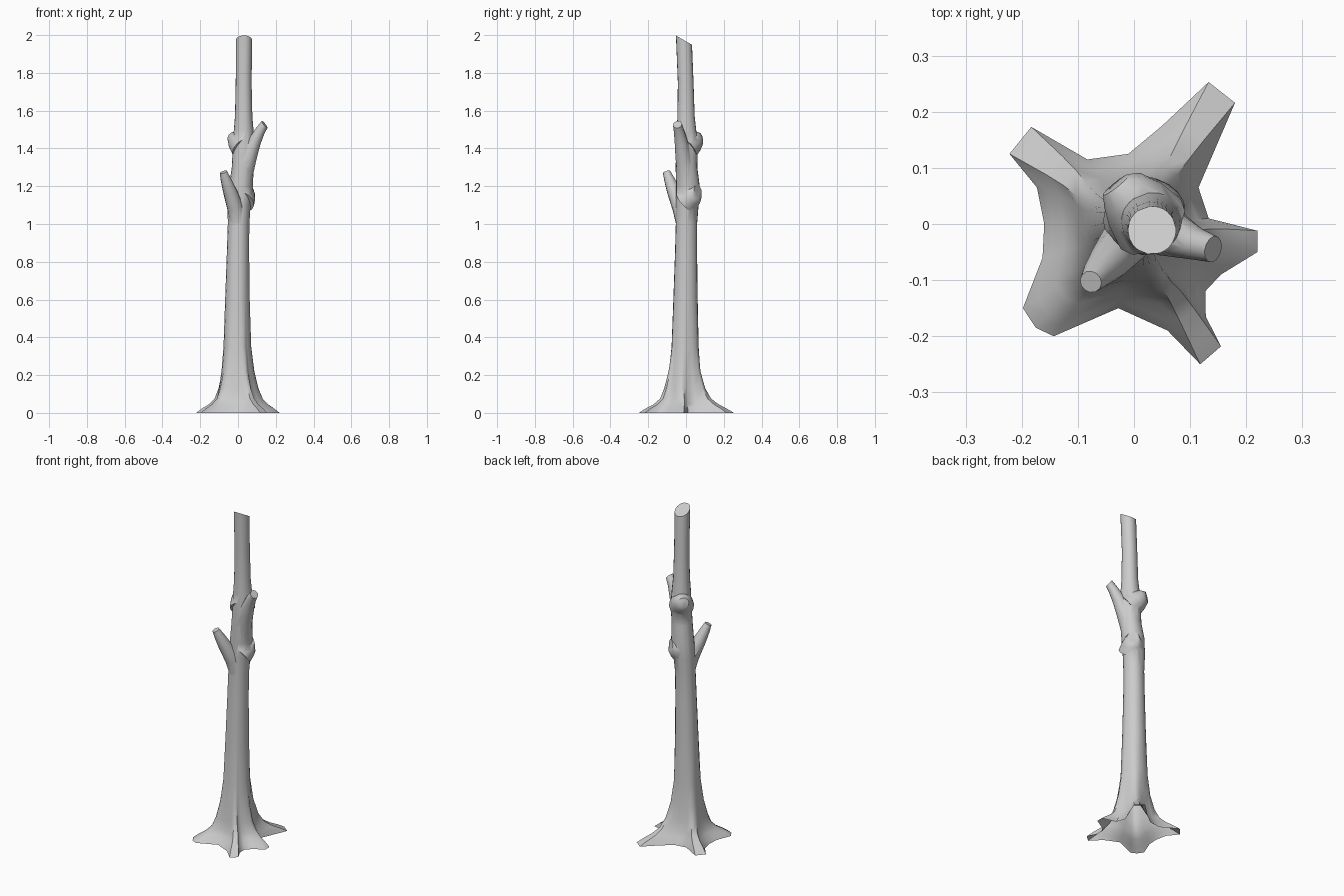
import bpy, bmesh, math
from mathutils import Vector

if "Cube" in bpy.data.objects:
    bpy.data.objects.remove(bpy.data.objects["Cube"])

# root outline on the ground (x, y), counter-clockwise from the +x root
ROOTS = [(.22, -.012), (.133, .01), (.115, .065), (.18, .216), (.133, .253), (.05, .175),
         (-.01, .125), (-.083, .115), (-.183, .173), (-.222, .125), (-.173, .065),
         (-.16, 0), (-.163, -.06), (-.198, -.15), (-.175, -.185), (-.143, -.2),
         (-.028, -.15), (.06, -.19), (.118, -.25), (.155, -.218), (.128, -.165),
         (.127, -.12), (.155, -.09), (.22, -.05)]

# trunk stations: z, centre x, centre y, radius, share of root outline
TRUNK = [(0, 0, 0, .085, 1), (.022, 0, 0, .085, .8), (.045, 0, 0, .085, .55),
         (.075, 0, -.003, .085, .34), (.13, -.002, -.008, .084, .19),
         (.22, -.003, -.008, .078, .08), (.35, -.004, -.005, .071, .02),
         (.6, -.003, -.003, .065, 0), (.85, 0, 0, .059, 0), (1, .003, .002, .057, 0),
         (1.1, .006, .006, .061, 0), (1.2, .016, .01, .063, 0), (1.3, .025, .002, .058, 0),
         (1.4, .03, .005, .058, 0), (1.5, .03, .002, .052, 0), (1.57, .03, 0, .046, 0),
         (1.75, .03, -.002, .042, 0), (1.97, .032, -.011, .043, 0)]


def loft(name, rings):
    """Closed tube through rings of equal point count."""
    bm = bmesh.new()
    loops = [[bm.verts.new(p) for p in ring] for ring in rings]
    n = len(loops[0])
    for a, b in zip(loops, loops[1:]):
        for i in range(n):
            j = (i + 1) % n
            bm.faces.new((a[i], a[j], b[j], b[i]))
    bm.faces.new(loops[0][::-1])
    bm.faces.new(loops[-1])
    bmesh.ops.recalc_face_normals(bm, faces=bm.faces)
    me = bpy.data.meshes.new(name)
    bm.to_mesh(me)
    bm.free()
    ob = bpy.data.objects.new(name, me)
    bpy.context.collection.objects.link(ob)
    return ob


def stub(name, stations, end_dir, sides=12):
    """Tapered branch stub; stations are (centre, radius)."""
    pts = [Vector(c) for c, _ in stations]
    rings = []
    for k, (c, r) in enumerate(stations):
        d = pts[min(k + 1, len(pts) - 1)] - pts[max(k - 1, 0)]
        if k == len(pts) - 1:
            d = Vector(end_dir)
        u = d.cross(Vector((.3, -.9, .1))).normalized()
        v = d.normalized().cross(u)
        rings.append([pts[k] + r * (math.cos(t) * u + math.sin(t) * v)
                      for t in (2 * math.pi * i / sides for i in range(sides))])
    return loft(name, rings)


# trunk with flared roots and slanted top cut
rings = []
for z, cx, cy, r, w in TRUNK:
    ring = []
    for x, y in ROOTS:
        a = math.atan2(y, x)
        p = Vector((cx + r * math.cos(a), cy + r * math.sin(a), z)).lerp(Vector((x, y, z)), w)
        if z > 1.9:
            p.z = min(2, 1.967 - .58 * p.y)
        ring.append(p)
    rings.append(ring)
trunk = loft("tree_trunk", rings)

# branch stubs and sawn knots
stubs = [
    stub("front_branch", [((.005, -.005, .98), .042), ((-.015, -.03, 1.09), .044),
                          ((-.045, -.067, 1.18), .036), ((-.066, -.09, 1.24), .027),
                          ((-.077, -.103, 1.275), .02)], (-.3, -.3, .9)),
    stub("right_branch", [((.03, 0, 1.24), .045), ((.055, -.012, 1.35), .045),
                          ((.085, -.025, 1.43), .036), ((.115, -.037, 1.49), .028),
                          ((.141, -.045, 1.527), .024)], (.75, -.2, .6)),
    stub("upper_knot", [((.03, 0, 1.4), .07), ((.002, .035, 1.435), .06),
                        ((-.018, .057, 1.45), .046), ((-.032, .07, 1.455), .03)],
         (-.6, .75, .15)),
    stub("lower_knot", [((.02, 0, 1.12), .07), ((.038, .032, 1.15), .058),
                        ((.05, .05, 1.165), .046), ((.058, .062, 1.172), .034)],
         (.6, .78, .1)),
]

# merge the stubs into the trunk
bpy.context.view_layer.objects.active = trunk
for s in stubs:
    m = trunk.modifiers.new("join", 'BOOLEAN')
    m.operation = 'UNION'
    m.solver = 'EXACT'
    m.object = s
    bpy.ops.object.modifier_apply(modifier=m.name)
    bpy.data.objects.remove(s)

# open the hollow underside
bm = bmesh.new()
bm.from_mesh(trunk.data)
bmesh.ops.delete(bm, geom=[f for f in bm.faces if all(v.co.z < .001 for v in f.verts)],
                 context='FACES')
bm.to_mesh(trunk.data)
bm.free()

trunk.select_set(True)
bpy.ops.object.shade_smooth_by_angle(angle=math.radians(50))
